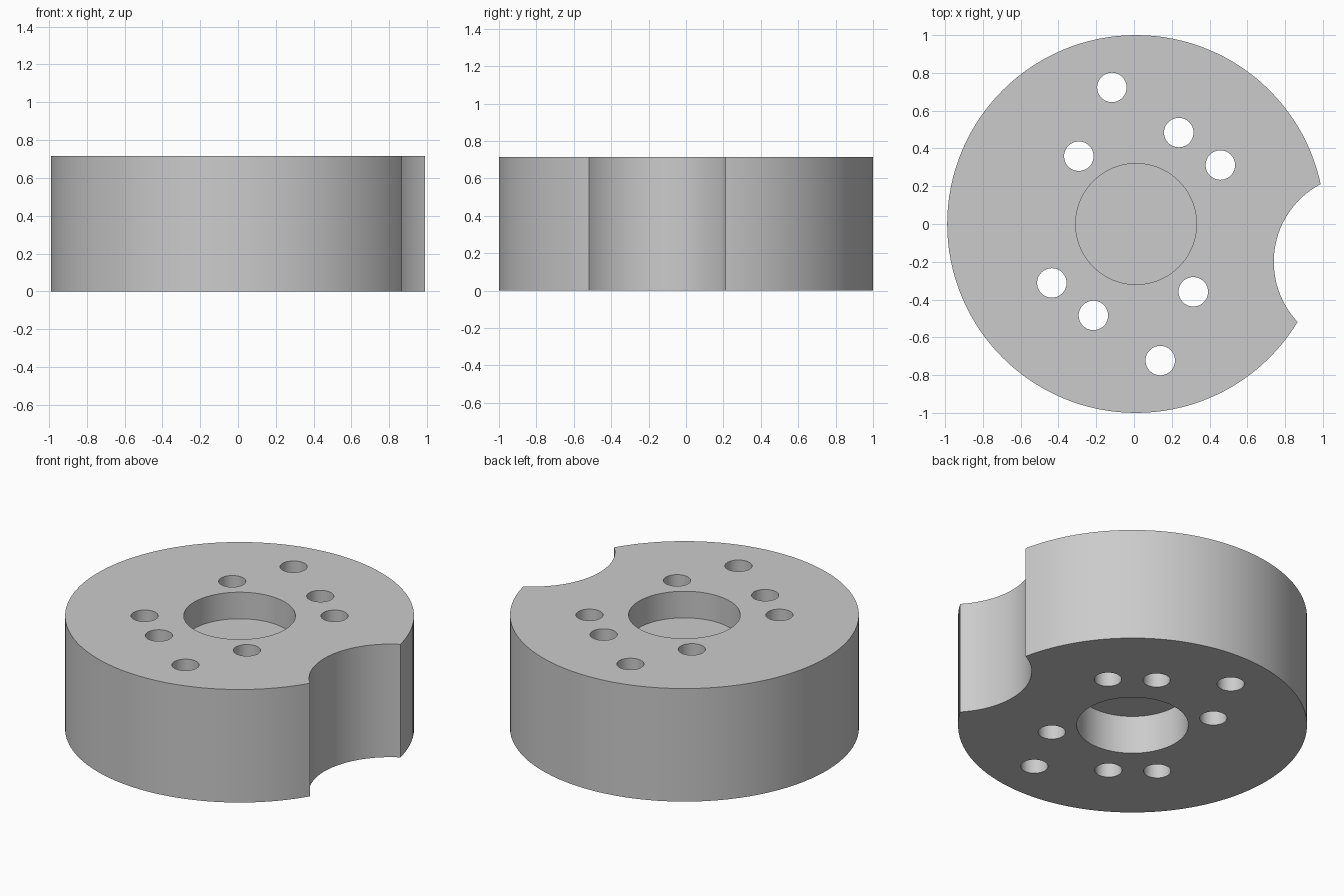
import bpy
import math

HEIGHT = 0.715
CENTRE_X = 0.011
FLOOR_Z, CEILING_Z = 0.547, 0.243   # web between the two centre recesses

if "Cube" in bpy.data.objects:
    bpy.data.objects.remove(bpy.data.objects["Cube"], do_unlink=True)

grey = bpy.data.materials.new("plain_grey")
grey.use_nodes = True
colour = (0.6, 0.6, 0.6, 1)
grey.diffuse_color = colour
grey.node_tree.nodes["Principled BSDF"].inputs["Base Color"].default_value = colour


def cylinder(name, x, y, radius, bottom, top, sides):
    """Upright cylinder placed relative to the disc axis."""
    bpy.ops.mesh.primitive_cylinder_add(
        vertices=sides, radius=radius, depth=top - bottom,
        location=(CENTRE_X + x, y, (top + bottom) / 2))
    obj = bpy.context.object
    obj.name = name
    obj.data.materials.append(grey)
    return obj


def cut(body, cutter):
    """Subtract the cutter from the body and discard it."""
    cutter.hide_render = True
    mod = body.modifiers.new("cut", "BOOLEAN")
    mod.operation = "DIFFERENCE"
    mod.solver = "EXACT"
    mod.object = cutter
    bpy.ops.object.select_all(action="DESELECT")
    body.select_set(True)
    bpy.context.view_layer.objects.active = body
    bpy.ops.object.modifier_apply(modifier=mod.name)
    bpy.data.objects.remove(cutter, do_unlink=True)


# Main disc
disc = cylinder("drilled_disc", 0, 0, 1.0, 0, HEIGHT, 128)

# Round bite out of the rim
cut(disc, cylinder("rim_bite", 1.194, -0.2, 0.465, -0.1, HEIGHT + 0.1, 96))

# Blind centre recesses, top and bottom
cut(disc, cylinder("top_recess", 0, 0, 0.32, FLOOR_Z, HEIGHT + 0.1, 96))
cut(disc, cylinder("bottom_recess", 0, 0, 0.32, -0.1, CEILING_Z, 96))

# Through holes, repeated by a half turn
for x, y in [(-0.128, 0.723), (-0.303, 0.359), (0.226, 0.484), (0.446, 0.312)]:
    for side in (1, -1):
        cut(disc, cylinder("bolt_hole", side * x, side * y, 0.078,
                           -0.1, HEIGHT + 0.1, 48))

# Smooth round walls, sharp rims
bpy.ops.object.select_all(action="DESELECT")
disc.select_set(True)
bpy.context.view_layer.objects.active = disc
bpy.ops.object.shade_smooth_by_angle(angle=math.radians(30))
